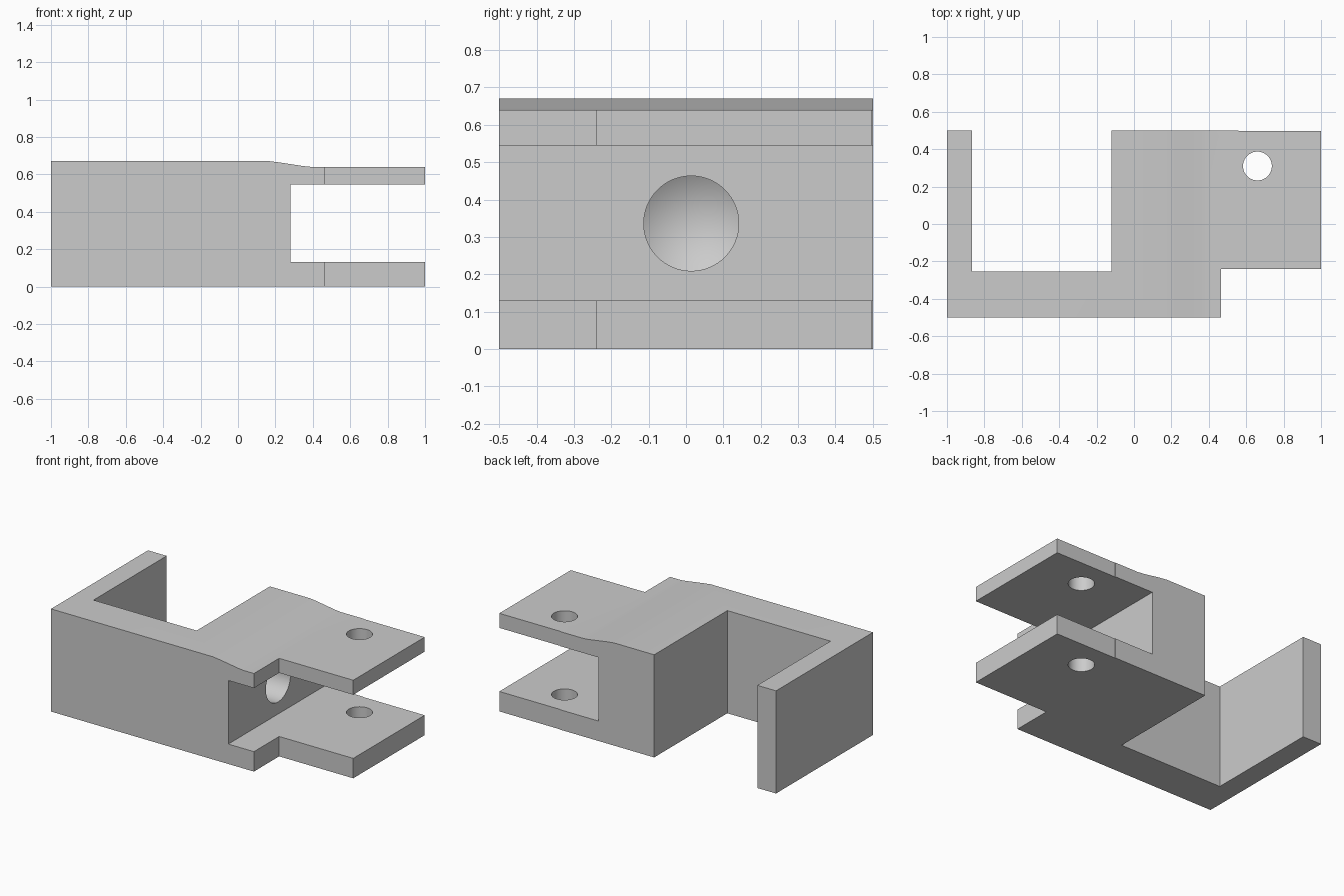
import bpy, bmesh, math
from mathutils import Matrix, Vector

if "Cube" in bpy.data.objects:
    bpy.data.objects.remove(bpy.data.objects["Cube"], do_unlink=True)

metal = bpy.data.materials.new("plain grey")
metal.use_nodes = True
metal.diffuse_color = (0.6, 0.6, 0.6, 1)
metal.node_tree.nodes["Principled BSDF"].inputs["Base Color"].default_value = (0.6, 0.6, 0.6, 1)


def finish(name, bm):
    bmesh.ops.recalc_face_normals(bm, faces=bm.faces)
    mesh = bpy.data.meshes.new(name)
    bm.to_mesh(mesh)
    bm.free()
    mesh.materials.append(metal)
    ob = bpy.data.objects.new(name, mesh)
    bpy.context.collection.objects.link(ob)
    return ob


def prism(name, points, offset):
    """Extrude a closed outline of 3D points along an offset."""
    bm = bmesh.new()
    face = bm.faces.new([bm.verts.new(p) for p in points])
    moved = bmesh.ops.extrude_face_region(bm, geom=[face])["geom"]
    verts = [g for g in moved if isinstance(g, bmesh.types.BMVert)]
    bmesh.ops.translate(bm, verts=verts, vec=Vector(offset))
    return finish(name, bm)


def lathe(name, profile, matrix, segments=64):
    """Spin a (radius, height) profile round z, then place it."""
    bm = bmesh.new()
    verts = [bm.verts.new((r, 0, h)) for r, h in profile]
    edges = [bm.edges.new(pair) for pair in zip(verts, verts[1:])]
    bmesh.ops.spin(bm, geom=verts + edges, axis=(0, 0, 1), cent=(0, 0, 0),
                   angle=math.tau, steps=segments)
    bmesh.ops.remove_doubles(bm, verts=bm.verts, dist=0.0001)
    bm.transform(matrix)
    return finish(name, bm)


def combine(target, cutter, operation):
    mod = target.modifiers.new(operation.title(), "BOOLEAN")
    mod.operation = operation
    mod.solver = "EXACT"
    mod.object = cutter
    bpy.context.view_layer.objects.active = target
    bpy.ops.object.modifier_apply(modifier=mod.name)
    bpy.data.objects.remove(cutter, do_unlink=True)


# Bracket plan: left arm, front bar, central block, notched fork
plan = [(-1, -0.5), (0.465, -0.5), (0.465, -0.24), (1, -0.24), (1, 0.497),
        (0.56, 0.497), (0.56, 0.5), (-0.12, 0.5), (-0.12, -0.255),
        (-0.865, -0.255), (-0.865, 0.5), (-1, 0.5)]
bracket = prism("bracket", [(x, y, -0.1) for x, y in plan], (0, 0, 0.9))

# Side outline: sloping top and open slot between the fork plates
side = [(-1.1, 0), (1.1, 0), (1.1, 0.13), (0.28, 0.13), (0.28, 0.545),
        (1.1, 0.545), (1.1, 0.64), (0.39, 0.64), (0.35, 0.644),
        (0.22, 0.664), (0.17, 0.67), (-1.1, 0.67)]
outline = prism("side_outline", [(x, -0.6, z) for x, z in side], (0, 1.2, 0))
combine(bracket, outline, "INTERSECT")

# Pin hole through both fork plates
pin = lathe("pin_hole", [(0, -0.1), (0.077, -0.1), (0.077, 0.8), (0, 0.8)],
            Matrix.Translation((0.66, 0.31, 0)))
combine(bracket, pin, "DIFFERENCE")

# Blind drilled hole with a conical end in the slot wall
drill = lathe("drilled_hole", [(0, -0.076), (0.127, 0), (0.127, 0.35), (0, 0.35)],
              Matrix.Translation((0.04, 0.014, 0.336)) @ Matrix.Rotation(math.pi / 2, 4, "Y"))
combine(bracket, drill, "DIFFERENCE")

# Smooth holes, sharp edges
bpy.ops.object.select_all(action="DESELECT")
bracket.select_set(True)
bpy.context.view_layer.objects.active = bracket
bpy.ops.object.shade_smooth_by_angle(angle=math.radians(30))
